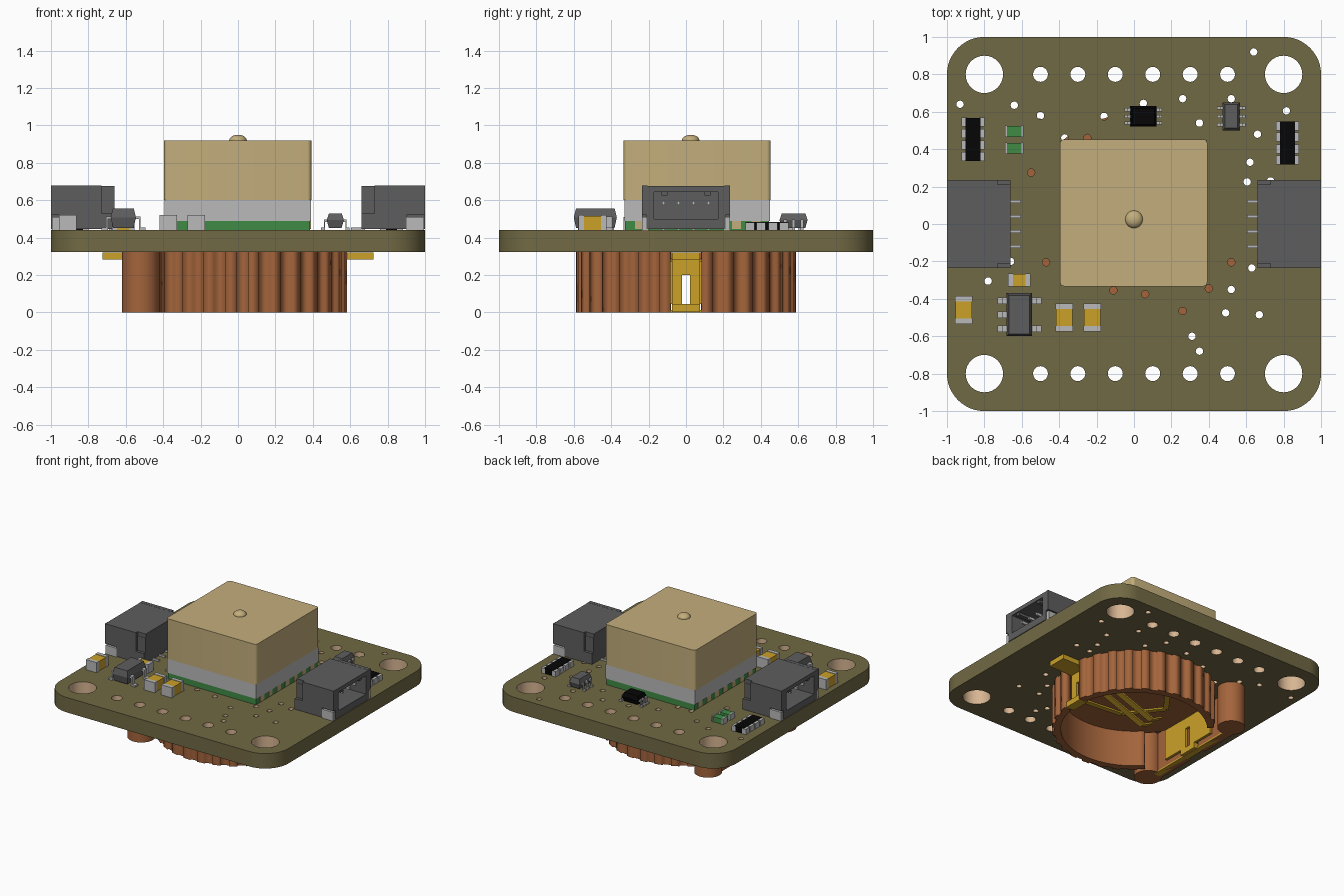
import bpy, bmesh, math
from mathutils import Vector, Matrix

if "Cube" in bpy.data.objects:
    bpy.data.objects.remove(bpy.data.objects["Cube"])


def material(name, r, g, b):
    m = bpy.data.materials.new(name)
    m.diffuse_color = tuple((c / 255) ** 2.2 for c in (r, g, b)) + (1,)
    m.use_nodes = True
    m.node_tree.nodes["Principled BSDF"].inputs["Base Color"].default_value = m.diffuse_color
    return m


OLIVE = material("olive board", 113, 105, 70)
PLATING = material("hole plating", 215, 180, 145)
TAN = material("tan ceramic", 194, 173, 123)
SILVER = material("silver metal", 184, 184, 184)
GREEN = material("green", 66, 138, 72)
GREY = material("dark grey plastic", 94, 94, 95)
BLACK = material("black", 14, 14, 14)
GOLD = material("gold metal", 202, 160, 45)
BROWN = material("brown plastic", 162, 100, 62)


def add(name, bm, *mats):
    bmesh.ops.recalc_face_normals(bm, faces=bm.faces)
    me = bpy.data.meshes.new(name)
    bm.to_mesh(me)
    bm.free()
    for m in mats:
        me.materials.append(m)
    ob = bpy.data.objects.new(name, me)
    bpy.context.collection.objects.link(ob)
    return ob


def boxes(name, mat, *bounds):
    """One object from boxes given as x0, x1, y0, y1, z0, z1."""
    bm = bmesh.new()
    for x0, x1, y0, y1, z0, z1 in bounds:
        mx = Matrix.Translation(((x0 + x1) / 2, (y0 + y1) / 2, (z0 + z1) / 2))
        bmesh.ops.create_cube(bm, size=1, matrix=mx @ Matrix.Diagonal((x1 - x0, y1 - y0, z1 - z0, 1)))
    return add(name, bm, mat)


def prism(name, loops, z0, z1, *mats):
    """Extruded flat outline; the later loops become holes."""
    cu = bpy.data.curves.new(name, 'CURVE')
    cu.dimensions, cu.fill_mode, cu.extrude = '2D', 'BOTH', (z1 - z0) / 2
    for loop in loops:
        sp = cu.splines.new('POLY')
        sp.points.add(len(loop) - 1)
        for p, (x, y) in zip(sp.points, loop):
            p.co = (x, y, 0, 1)
        sp.use_cyclic_u = True
    tmp = bpy.data.objects.new(name + "_curve", cu)
    bpy.context.collection.objects.link(tmp)
    me = bpy.data.meshes.new_from_object(tmp.evaluated_get(bpy.context.evaluated_depsgraph_get()))
    bpy.data.objects.remove(tmp)
    bm = bmesh.new()
    bm.from_mesh(me)
    bpy.data.meshes.remove(me)
    bmesh.ops.remove_doubles(bm, verts=bm.verts, dist=1e-5)
    bmesh.ops.translate(bm, verts=bm.verts, vec=(0, 0, (z0 + z1) / 2))
    for f in bm.faces:
        f.material_index = 0
    return add(name, bm, *mats)


def arc(cx, cy, r, a0, a1, n):
    return [(cx + r * math.cos(math.radians(a0 + (a1 - a0) * i / n)),
             cy + r * math.sin(math.radians(a0 + (a1 - a0) * i / n))) for i in range(n + 1)]


def circle(cx, cy, r, n):
    return arc(cx, cy, r, 0, 360 - 360 / n, n - 1)


def rounded(x0, x1, y0, y1, r, n):
    return (arc(x1 - r, y1 - r, r, 0, 90, n) + arc(x0 + r, y1 - r, r, 90, 180, n)
            + arc(x0 + r, y0 + r, r, 180, 270, n) + arc(x1 - r, y0 + r, r, 270, 360, n))


def smooth(ob):
    bpy.ops.object.select_all(action='DESELECT')
    ob.select_set(True)
    bpy.context.view_layer.objects.active = ob
    bpy.ops.object.shade_smooth_by_angle(angle=math.radians(35))


# Circuit board with mounting, header and via holes
vias = [(-.93, .64), (-.64, .635), (-.5, .58), (-.16, .575), (.05, .645), (.26, .67), (.35, .54), (.52, .67),
        (.66, .48), (.64, .92), (.815, .605), (.62, .33), (.73, .23), (.605, .225), (.63, -.235), (.52, -.35),
        (.49, -.475), (.67, -.485), (.31, -.6), (.35, -.68), (-.78, -.305), (-.66, -.2), (-.37, .46),
        (-.55, .275), (-.25, .46), (-.47, -.205), (-.11, -.355), (.06, -.375), (.26, -.465), (.4, -.345), (.52, -.205)]
holes = [circle(x, y, .1, 32) for x in (-.8, .8) for y in (-.8, .8)]
holes += [circle(-.5 + .2 * i, y, .04, 20) for i in range(6) for y in (-.8, .8)]
holes += [circle(x, y, .02, 12) for x, y in vias]
board = prism("circuit_board", [rounded(-1, 1, -1, 1, .2, 12)] + holes, .322, .44, OLIVE, PLATING)
for f in board.data.polygons:
    c = f.center
    if abs(f.normal.z) < .5 and math.hypot(max(abs(c.x) - .8, 0), max(abs(c.y) - .8, 0)) < .16:
        f.material_index = 1
smooth(board)

# Antenna module: base, shield, ceramic block, feed pin
boxes("module_base", GREEN, (-.385, .385, -.325, .445, .44, .49))
boxes("module_pads", TAN, *[(s * .386 - .003, s * .386 + .003, y - .024, y + .024, .445, .49)
                            for s in (-1, 1) for y in [-.25 + .104 * i for i in range(7)]])
boxes("module_shield", SILVER, (-.392, .39, -.33, .45, .49, .602))
smooth(prism("antenna_block", [rounded(-.395, .392, -.333, .453, .022, 5)], .602, .92, TAN))
bm = bmesh.new()
bmesh.ops.create_uvsphere(bm, u_segments=24, v_segments=12, radius=.047,
                          matrix=Matrix.Translation((0, .025, .92)) @ Matrix.Diagonal((1, 1, .64, 1)))
smooth(add("antenna_feed_pin", bm, TAN))

# Two side connectors with outward sockets
for s, side in ((-1, "left"), (1, "right")):
    def m(x0, x1, *rest):
        return (min(s * x0, s * x1), max(s * x0, s * x1), *rest)
    parts = [m(.66, 1, -.21, .21, .445, .5), m(.66, 1, -.21, .21, .645, .677), m(.66, .74, -.21, .21, .5, .645)]
    for t in (-1, 1):
        y = sorted((t * .17, t * .212))
        e = sorted((t * .205, t * .234))
        parts += [m(.66, 1, *y, .5, .645), m(.73, 1, *e, .52, .678), m(.66, .9, *e, .445, .53)]
        parts += [m(.72, .99, *sorted((t * .1, t * .13)), .625, .65)]
    boxes(side + "_connector", GREY, *parts)
    pins = [-.12, -.04, .04, .12]
    boxes(side + "_connector_pins", SILVER, *[m(.7, .95, y - .008, y + .008, .575, .595) for y in pins])
    boxes(side + "_connector_leads", SILVER, *[m(.605, .68, y - .007, y + .007, .441, .455) for y in pins])
    boxes(side + "_connector_tabs", SILVER, *[m(.9, .995, *sorted((t * .2, t * .235)), .44, .51) for t in (-1, 1)])


def chip(name, x, y, w, d, z1, reach, left, right, mat, lead=.012):
    """Tapered chip body with bent leads on both x sides."""
    bm = bmesh.new()
    rings = []
    for z, k in ((.452, .012), (.45 + (z1 - .45) * .55, 0), (z1, .012)):
        a, b = w / 2 - k, d / 2 - k
        rings.append([bm.verts.new((x + i * a, y + j * b, z)) for i, j in ((1, 1), (-1, 1), (-1, -1), (1, -1))])
    bm.faces.new(rings[0])
    bm.faces.new(rings[2])
    for p, q in zip(rings, rings[1:]):
        for i in range(4):
            j = (i + 1) % 4
            bm.faces.new((p[i], p[j], q[j], q[i]))
    add(name, bm, mat)
    parts, zm = [], .45 + (z1 - .45) * .55
    for s, rows in ((-1, left), (1, right)):
        for o in rows:
            for u0, u1, z0, zt in ((w / 2 - .01, w / 2 + reach * .5, zm - .01, zm + .004),
                                   (w / 2 + reach * .3, w / 2 + reach * .5, .442, zm),
                                   (w / 2 + reach * .3, w / 2 + reach, .44, .453)):
                parts.append((*sorted((x + s * u0, x + s * u1)), y + o - lead, y + o + lead, z0, zt))
    boxes(name + "_leads", SILVER, *parts)


chip("regulator_chip", -.613, -.485, .135, .23, .557, .05, (-.075, 0, .075), (-.075, .075), GREY, .017)
chip("small_chip", .52, .575, .092, .15, .53, .03, (-.045, 0, .045), (-.045, 0, .045), GREY, .009)
chip("black_chip", .05, .575, .142, .11, .52, .03, (-.035, 0, .035), (-.035, 0, .035), BLACK, .009)


def two_terminal(name, x, y, w, d, h, cap, mat, along_y):
    """Coloured body with a silver cap on each end."""
    a, b, z = w / 2, d / 2, .44 + h
    if along_y:
        body = (x - a + .002, x + a - .002, y - b + cap, y + b - cap, .442, z - .003)
        ends = [(x - a, x + a, y - b, y - b + cap, .44, z), (x - a, x + a, y + b - cap, y + b, .44, z)]
    else:
        body = (x - a + cap, x + a - cap, y - b + .002, y + b - .002, .442, z - .003)
        ends = [(x - a, x - a + cap, y - b, y + b, .44, z), (x + a - cap, x + a, y - b, y + b, .44, z)]
    boxes(name + "_body", mat, body)
    boxes(name + "_ends", SILVER, *ends)


# Capacitors and green lamps
for i, (x, y) in enumerate(((-.91, -.46), (-.373, -.5), (-.223, -.5))):
    two_terminal(f"capacitor_{i + 1}", x, y, .094, .15, .08, .03, GOLD, True)
two_terminal("capacitor_4", -.613, -.3, .12, .07, .07, .026, GOLD, False)
for i, y in enumerate((.495, .405)):
    two_terminal(f"green_lamp_{i + 1}", -.64, y, .1, .062, .045, .012, GREEN, False)

# Resistor arrays
for name, x, y in (("left_resistor_array", -.86, .453), ("right_resistor_array", .82, .433)):
    boxes(name, BLACK, (x - .04, x + .04, y - .115, y + .115, .442, .485))
    boxes(name + "_pads", SILVER, *[(x + s * .046 - .016, x + s * .046 + .016, y + o - .024, y + o + .024, .44, .482)
                                    for s in (-1, 1) for o in (-.092, -.031, .031, .092)])

# Battery holder: ribbed half walls, posts, flat back wall and ceiling
ribs = 22
for s, side in ((-1, "front"), (1, "back")):
    outer = []
    for i in range(ribs):
        a, step = 8 + 130 * i / ribs, 130 / ribs
        r = .588 if i % 2 == 0 else .574
        outer += arc(0, 0, r, a, a + step, 1)
    loop = outer + arc(0, 0, .525, 138, 9, 40)
    prism(f"holder_{side}_wall", [[(x, s * y) for x, y in loop]], 0, .322, BROWN)
    smooth(prism(f"holder_{side}_post", [circle(-.52, s * .465, .1, 32)], 0, .322, BROWN))
    boxes(f"holder_{side}_flat_wall", BROWN, (-.595, -.53, *sorted((s * .08, s * .42)), 0, .322))
smooth(prism("holder_ceiling", [circle(0, 0, .56, 48)], .285, .321, BROWN))

# Battery contacts: end clips with a slot, solder tabs, foot strip
for s, side, half in ((1, "right", .075), (-1, "left", .25)):
    def m(x0, x1, *rest):
        return (min(s * x0, s * x1), max(s * x0, s * x1), *rest)
    boxes(side + "_contact", GOLD,
          m(.49, .725, -.075, .075, .283, .321), m(.5, .52, -half, -.022, .045, .285),
          m(.5, .52, .022, half, .045, .285), m(.5, .52, -.03, .03, .2, .285),
          m(.5, .57, -.075, .075, .002, .045))
boxes("left_contact_foot", GOLD, (-.575, -.525, -.4, .4, -.0, .012))


def strip(bm, a, b, width, thick=.012):
    """Flat metal strip between two points."""
    a, b = Vector(a), Vector(b)
    d = b - a
    side = d.cross(Vector((0, 0, 1))).normalized()
    up = side.cross(d).normalized()
    rot = Matrix((d.normalized(), side, up)).transposed().to_4x4()
    bmesh.ops.create_cube(bm, size=1, matrix=Matrix.Translation((a + b) / 2) @ rot
                          @ Matrix.Diagonal((d.length, width, thick, 1)))


# Sprung contact arms and the bent strip on the ceiling
bm = bmesh.new()
for s in (-1, 1):
    strip(bm, (.5, s * .05, .275), (.33, s * .05, .265), .05)
    strip(bm, (.33, s * .05, .265), (-.12, s * .05, .1), .05)
    strip(bm, (-.12, s * .05, .1), (-.2, s * .05, .14), .05)
    strip(bm, (.3, s * .3, .278), (-.1, s * .26, .278), .04)
    strip(bm, (-.1, s * .26, .278), (-.3, 0, .278), .04)
add("spring_arms", bm, GOLD)
